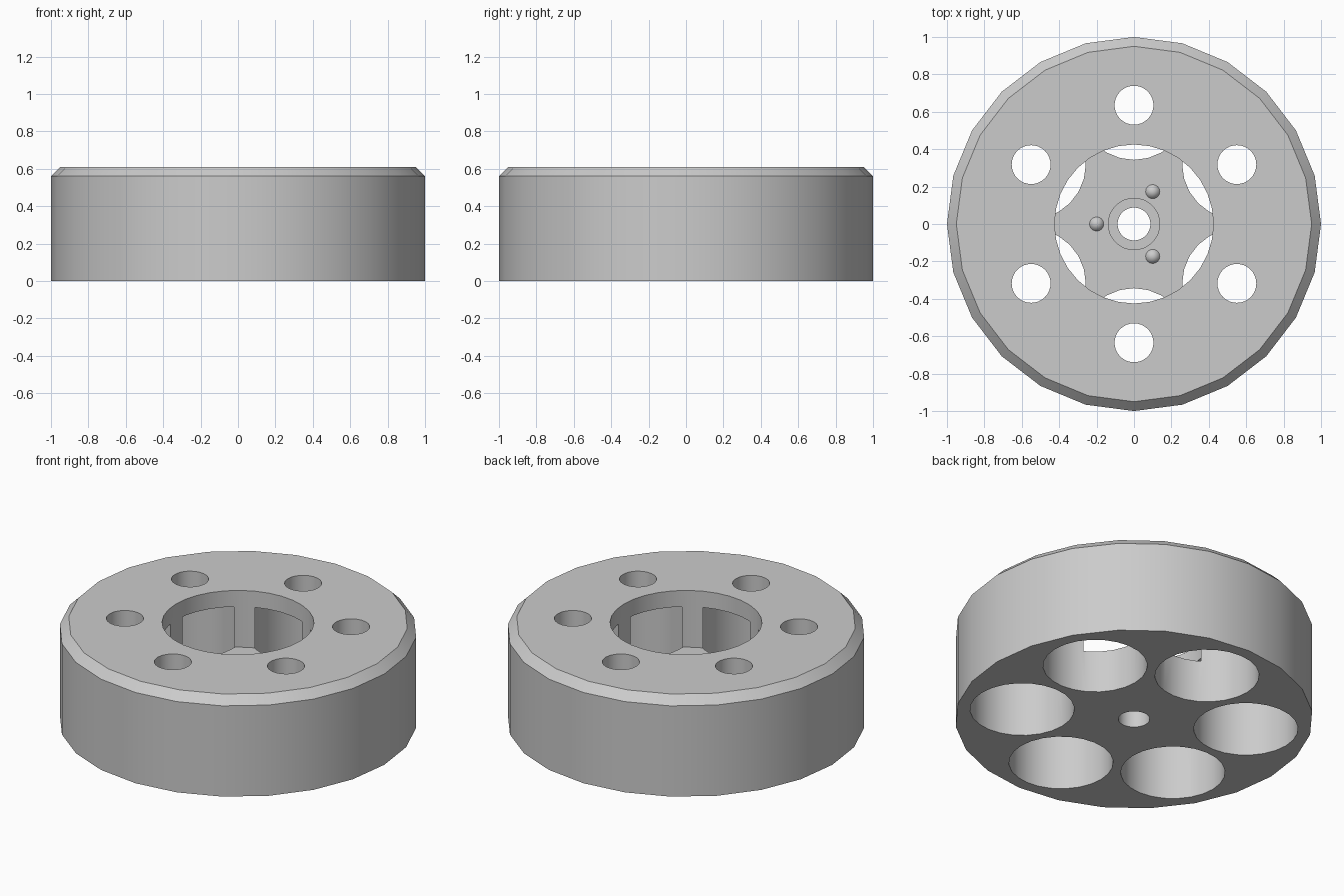
import bpy, bmesh, math

cube = bpy.data.objects.get("Cube")
if cube:
    bpy.data.objects.remove(cube, do_unlink=True)

grey = bpy.data.materials.new("plain_grey")
grey.use_nodes = True
COLOUR = (0.6, 0.6, 0.6, 1)
grey.diffuse_color = COLOUR
grey.node_tree.nodes["Principled BSDF"].inputs["Base Color"].default_value = COLOUR

HEIGHT, FLOOR, POCKET_TOP = 0.61, 0.26, 0.51
CIRCLE = 0.635  # radius of the ring of holes


def lathe(name, profile, sides, x=0, y=0):
    """Closed solid from (radius, height) rings, bottom to top."""
    bm = bmesh.new()
    rings = []
    for r, z in profile:
        if r == 0:
            rings.append([bm.verts.new((x, y, z))])
            continue
        angles = [math.tau * i / sides for i in range(sides)]
        rings.append([bm.verts.new((x + r * math.cos(a), y + r * math.sin(a), z)) for a in angles])
    for low, high in zip(rings, rings[1:]):
        for i in range(sides):
            j = (i + 1) % sides
            if len(high) == 1:
                bm.faces.new((low[i], low[j], high[0]))
            else:
                bm.faces.new((low[i], low[j], high[j], high[i]))
    bm.faces.new(rings[0][::-1])
    if len(rings[-1]) > 1:
        bm.faces.new(rings[-1])
    mesh = bpy.data.meshes.new(name)
    bm.to_mesh(mesh)
    bm.free()
    mesh.materials.append(grey)
    ob = bpy.data.objects.new(name, mesh)
    bpy.context.collection.objects.link(ob)
    return ob


def combine(target, tool, operation="DIFFERENCE"):
    """Apply a boolean and remove the tool."""
    mod = target.modifiers.new("cut", "BOOLEAN")
    mod.operation, mod.solver, mod.object = operation, "EXACT", tool
    bpy.context.view_layer.objects.active = target
    bpy.ops.object.modifier_apply(modifier=mod.name)
    bpy.data.objects.remove(tool, do_unlink=True)


def smooth(ob):
    bpy.ops.object.select_all(action="DESELECT")
    ob.select_set(True)
    bpy.context.view_layer.objects.active = ob
    bpy.ops.object.shade_smooth_by_angle(angle=math.radians(30))


# Chamfered drum
body = lathe("drum_body", [(1, 0), (1, 0.56), (0.95, HEIGHT)], 24)

# Central cavity, raised collar and through bore
combine(body, lathe("cavity_cutter", [(0.425, FLOOR), (0.425, 1)], 32))
combine(body, lathe("collar", [(0.14, FLOOR - 0.05), (0.14, FLOOR + 0.04)], 32), "UNION")
combine(body, lathe("bore_cutter", [(0.088, -1), (0.088, 1)], 32))

# Ring of wide pockets from below, each with a narrow hole through the top
for k in range(6):
    a = math.radians(30 + 60 * k)
    x, y = CIRCLE * math.cos(a), CIRCLE * math.sin(a)
    combine(body, lathe("pocket_cutter", [(0.292, -1), (0.292, POCKET_TOP)], 24, x, y))
    combine(body, lathe("hole_cutter", [(0.104, 0.4), (0.104, 1)], 32, x, y))
smooth(body)

# Three pointed pins on the cavity floor
for k in range(3):
    a = math.radians(60 + 120 * k)
    pin = lathe(f"floor_pin_{k + 1}", [(0.038, FLOOR - 0.01), (0.038, FLOOR), (0, FLOOR + 0.06)],
                16, 0.2 * math.cos(a), 0.2 * math.sin(a))
    smooth(pin)
